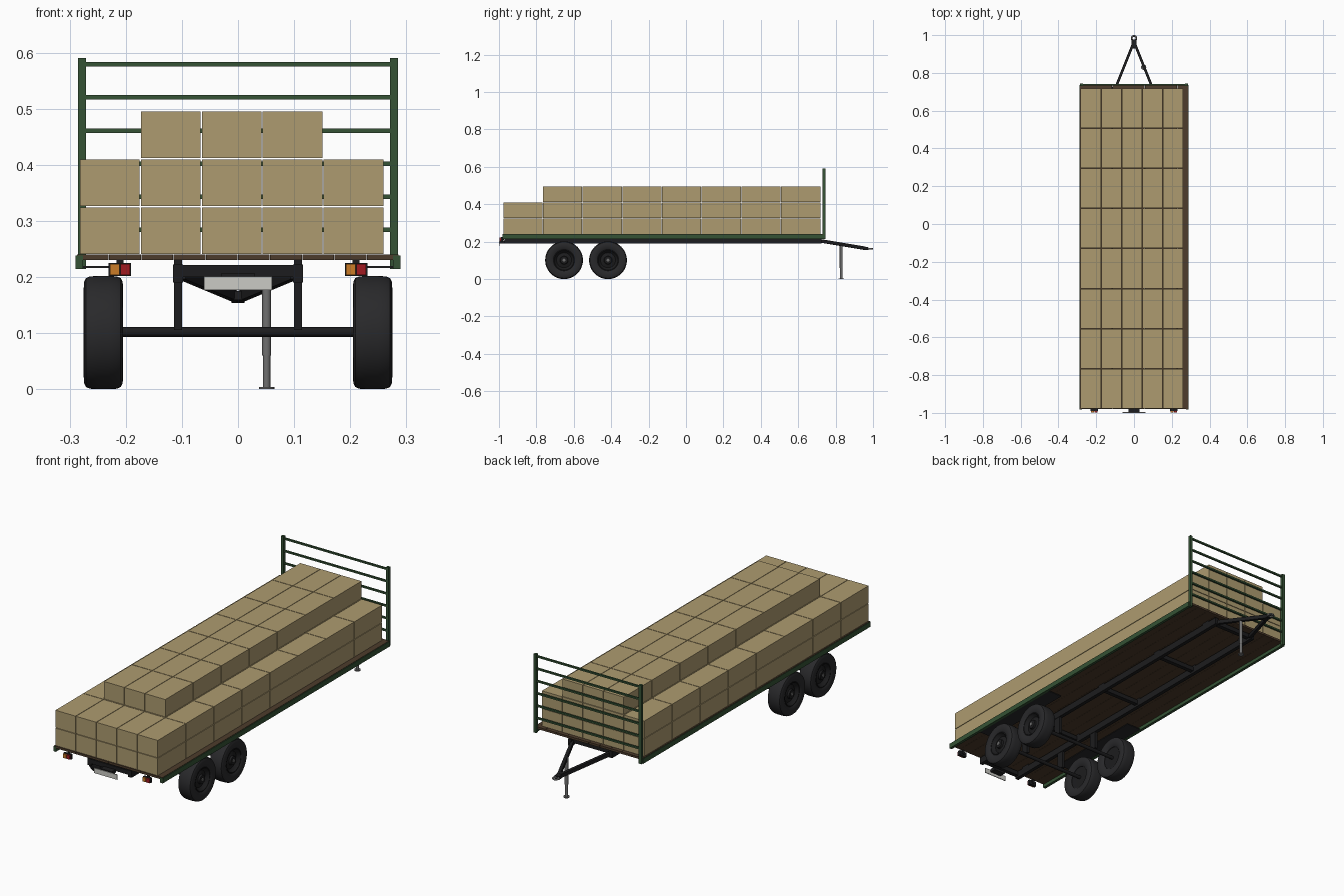
import bpy, bmesh, math
from mathutils import Vector, Matrix

if "Cube" in bpy.data.objects:
    bpy.data.objects.remove(bpy.data.objects["Cube"])

def mat(name, r, g, b):
    m = bpy.data.materials.new(name)
    m.diffuse_color = (r, g, b, 1)
    m.use_nodes = True
    m.node_tree.nodes["Principled BSDF"].inputs["Base Color"].default_value = m.diffuse_color
    return m

STRAW = mat("straw", 0.42, 0.33, 0.16)
GREEN = mat("green_paint", 0.035, 0.085, 0.035)
WOOD = mat("wood", 0.075, 0.045, 0.025)
BLACK = mat("black_steel", 0.012, 0.012, 0.013)
RUBBER = mat("rubber", 0.022, 0.022, 0.024)
STEEL = mat("steel", 0.16, 0.16, 0.16)
PLATE = mat("plate_white", 0.6, 0.6, 0.56)
RED = mat("red_lens", 0.35, 0.01, 0.015)
AMBER = mat("amber_lens", 0.6, 0.2, 0.02)

def finish(name, bm, material, smooth=False):
    bmesh.ops.recalc_face_normals(bm, faces=bm.faces)
    me = bpy.data.meshes.new(name)
    bm.to_mesh(me)
    bm.free()
    me.materials.append(material)
    ob = bpy.data.objects.new(name, me)
    bpy.context.collection.objects.link(ob)
    if smooth:
        bpy.ops.object.select_all(action='DESELECT')
        bpy.context.view_layer.objects.active = ob
        ob.select_set(True)
        bpy.ops.object.shade_smooth_by_angle(angle=math.radians(40))
    return ob

def box(name, x, y, z, material):
    """Box from (min, max) pairs."""
    bm = bmesh.new()
    size = [b - a for a, b in (x, y, z)]
    mid = [(a + b) / 2 for a, b in (x, y, z)]
    bmesh.ops.create_cube(bm, size=1, matrix=Matrix.Translation(mid) @ Matrix.Diagonal((*size, 1)))
    return finish(name, bm, material)

def beam(name, a, b, w, h, material):
    """Rectangular bar between two points."""
    a, b = Vector(a), Vector(b)
    d = b - a
    rot = d.to_track_quat('Y', 'Z').to_matrix().to_4x4()
    bm = bmesh.new()
    bmesh.ops.create_cube(bm, size=1, matrix=Matrix.Translation((a + b) / 2) @ rot
                          @ Matrix.Diagonal((w, d.length, h, 1)))
    return finish(name, bm, material)

def rod(name, a, b, r, material, seg=24):
    a, b = Vector(a), Vector(b)
    d = b - a
    bm = bmesh.new()
    bmesh.ops.create_cone(bm, cap_ends=True, segments=seg, radius1=r, radius2=r, depth=d.length,
                          matrix=Matrix.Translation((a + b) / 2) @ d.to_track_quat('Z', 'Y').to_matrix().to_4x4())
    return finish(name, bm, material, True)

def lathe(name, profile, centre, side, material, seg=48):
    """Spin (radius, x) points about the x axis."""
    bm = bmesh.new()
    vs = [bm.verts.new((x * side, 0, r)) for r, x in profile]
    es = [bm.edges.new(p) for p in zip(vs, vs[1:])]
    bmesh.ops.spin(bm, geom=vs + es, cent=(0, 0, 0), axis=(1, 0, 0), angle=math.tau, steps=seg)
    bmesh.ops.remove_doubles(bm, verts=bm.verts, dist=1e-5)
    bmesh.ops.translate(bm, verts=bm.verts, vec=centre)
    return finish(name, bm, material, True)

# Plank deck
for i in range(10):
    x0 = -0.287 + i * 0.0574
    box("deck_plank", (x0, x0 + 0.0565), (-0.98, 0.735), (0.23, 0.24), WOOD)

# Straw bales: two full layers and a narrower third layer
for layer in range(3):
    cols, rows = (range(1, 4), range(7)) if layer == 2 else (range(5), range(8))
    z0 = 0.241 + layer * 0.0855
    for c in cols:
        for r in rows:
            x0, y1 = -0.282 + c * 0.1087, 0.718 - r * 0.2122
            box("bale", (x0, x0 + 0.1065), (y1 - 0.2095, y1), (z0, z0 + 0.083), STRAW)

# Headboard rails
for i in range(6):
    z = 0.579 - i * 0.059
    box("headboard_rail", (-0.275, 0.275), (0.733, 0.742), (z - 0.004, z + 0.004), GREEN)

TYRE = [(0.054, -0.027), (0.062, -0.033), (0.078, -0.035), (0.09, -0.0345), (0.097, -0.031),
        (0.1, -0.024), (0.101, -0.01)]
TYRE += [(r, -x) for r, x in reversed(TYRE)]
RIM = [(0, -0.02), (0.054, -0.022), (0.057, -0.029), (0.057, 0.029), (0.053, 0.03), (0.049, 0.022),
       (0.04, 0.014), (0.026, 0.017), (0.022, 0.019), (0.02, 0.028), (0, 0.029)]
AXLES = (-0.652, -0.417)

for s in (-1, 1):
    def sx(a, b):
        return tuple(sorted((a * s, b * s)))
    # Side rails, headboard posts, chassis rails
    box("deck_side_rail", sx(0.276, 0.2895), (-0.982, 0.737), (0.214, 0.238), GREEN)
    box("headboard_post", sx(0.271, 0.285), (0.731, 0.745), (0.214, 0.59), GREEN)
    box("chassis_rail", sx(0.098, 0.116), (-0.97, 0.725), (0.19, 0.222), BLACK)
    for y in (-0.9, -0.535, -0.1, 0.3, 0.65):
        box("deck_spacer", sx(0.1, 0.114), (y - 0.02, y + 0.02), (0.221, 0.231), BLACK)
    # Flat mudguard
    box("mudguard", sx(0.2, 0.277), (-0.78, -0.285), (0.216, 0.22), RUBBER)
    # Wheels and axle brackets
    for y in AXLES:
        c = (0.24 * s, y, 0.101)
        lathe("tyre", TYRE, c, s, RUBBER)
        lathe("wheel_rim", RIM, c, s, BLACK)
        rod("hub_cap", (0.268 * s, y, 0.101), (0.272 * s, y, 0.101), 0.008, STEEL)
        box("axle_bracket", sx(0.1, 0.114), (y - 0.018, y + 0.018), (0.106, 0.195), BLACK)
    # Drawbar arm
    beam("drawbar_arm", (0.1 * s, 0.715, 0.205), (0.004 * s, 0.955, 0.165), 0.014, 0.018, BLACK)
    # Tail lights
    xl = 0.2105 * s
    box("light_housing", (xl - 0.02, xl + 0.02), (-0.99, -0.978), (0.202, 0.225), BLACK)
    box("light_bracket", (xl - 0.006, xl + 0.006), (-0.981, -0.974), (0.21, 0.231), BLACK)
    box("amber_lens", (xl - 0.018, xl - 0.001), (-0.997, -0.989), (0.204, 0.223), AMBER)
    box("red_lens", (xl + 0.001, xl + 0.018), (-0.997, -0.989), (0.204, 0.223), RED)

for y in AXLES:
    rod("axle", (-0.225, y, 0.102), (0.225, y, 0.102), 0.0085, BLACK)

# Chassis cross members
for y in (-0.96, -0.535, -0.1, 0.3, 0.7):
    box("cross_member", (-0.1, 0.1), (y - 0.01, y + 0.01), (0.2, 0.221), BLACK)

# Number plate
box("number_plate", (-0.061, 0.061), (-1.0, -0.996), (0.177, 0.201), PLATE)
box("plate_bracket", (-0.03, 0.03), (-0.997, -0.965), (0.19, 0.206), BLACK)

# Hitch: coupling block and towing eye
beam("hitch_block", (0, 0.93, 0.167), (0, 0.975, 0.162), 0.024, 0.016, BLACK)
bpy.ops.mesh.primitive_torus_add(major_radius=0.0125, minor_radius=0.0045, major_segments=28,
                                 minor_segments=12, location=(0, 0.983, 0.162))
eye = bpy.context.object
eye.name = "towing_eye"
eye.data.materials.append(STEEL)
bpy.ops.object.shade_smooth_by_angle()

# Parking jack
rod("jack_tube", (0.051, 0.83, 0.06), (0.051, 0.83, 0.192), 0.008, STEEL)
rod("jack_leg", (0.051, 0.83, 0.003), (0.051, 0.83, 0.08), 0.0065, STEEL)
rod("jack_foot", (0.051, 0.83, 0), (0.051, 0.83, 0.004), 0.014, STEEL)
